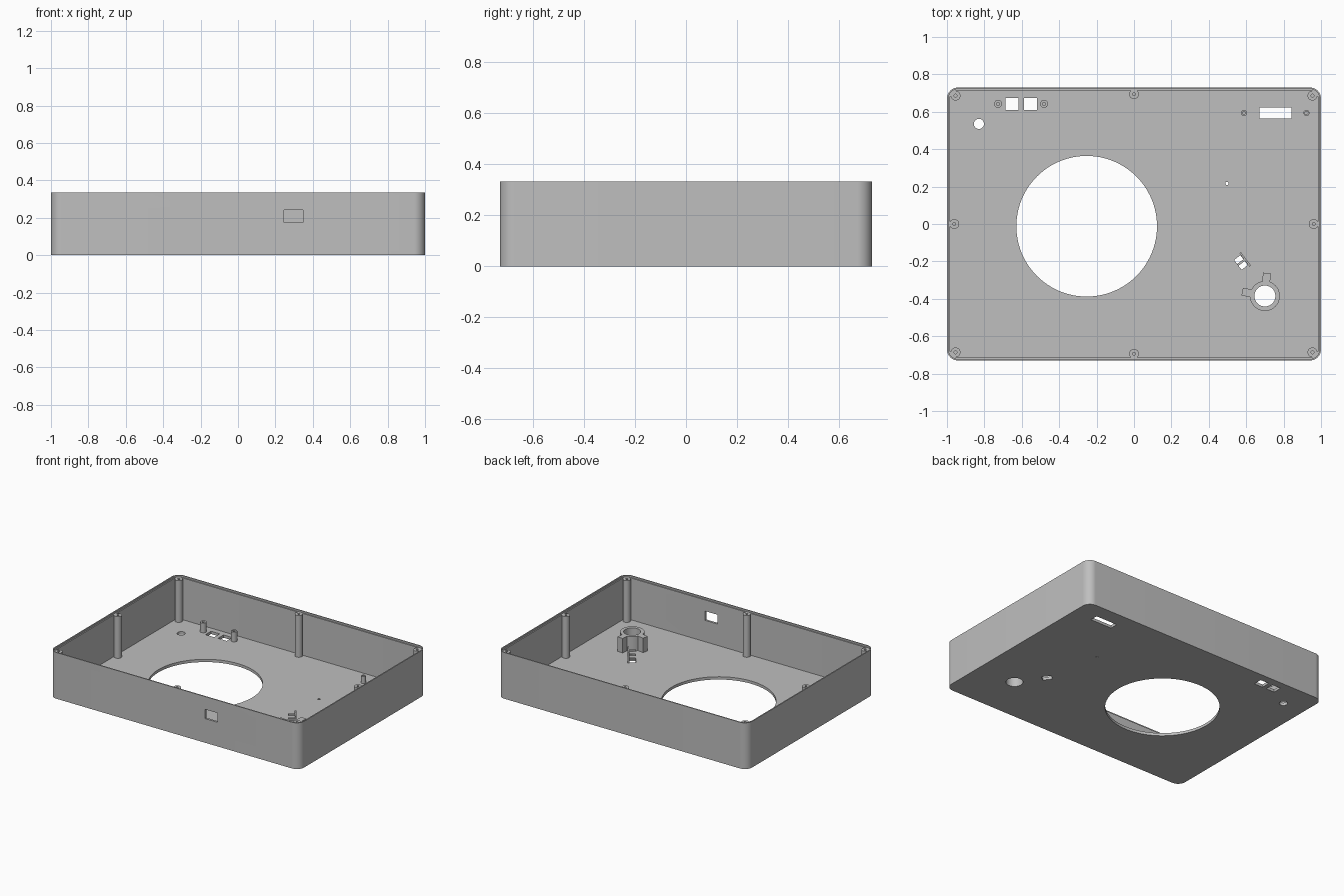
import bpy, bmesh
from math import sin, cos, pi, radians
from mathutils import Matrix

cube = bpy.data.objects.get("Cube")
if cube:
    bpy.data.objects.remove(cube, do_unlink=True)

HX, HY, H = 1.0, 0.73, 0.334
CORNER, WALL, FLOOR, LIP = 0.06, 0.016, 0.02, 0.012

grey = bpy.data.materials.new("light grey plastic")
grey.use_nodes = True
grey.diffuse_color = (0.52, 0.52, 0.52, 1)
grey.node_tree.nodes["Principled BSDF"].inputs["Base Color"].default_value = (0.52, 0.52, 0.52, 1)


def finish(name, bm):
    bmesh.ops.remove_doubles(bm, verts=bm.verts, dist=1e-5)
    bmesh.ops.recalc_face_normals(bm, faces=bm.faces)
    mesh = bpy.data.meshes.new(name)
    bm.to_mesh(mesh)
    bm.free()
    mesh.materials.append(grey)
    obj = bpy.data.objects.new(name, mesh)
    bpy.context.collection.objects.link(obj)
    return obj


def activate(obj):
    bpy.ops.object.select_all(action='DESELECT')
    obj.select_set(True)
    bpy.context.view_layer.objects.active = obj


def smooth(obj):
    activate(obj)
    bpy.ops.object.shade_smooth_by_angle(angle=radians(30))


def box(name, centre, size, angle=0, offset=(0, 0, 0)):
    """Box at an offset from a centre, turned about the centre's vertical axis."""
    bm = bmesh.new()
    m = (Matrix.Translation(centre) @ Matrix.Rotation(angle, 4, 'Z')
         @ Matrix.Translation(offset) @ Matrix.Diagonal((*size, 1)))
    bmesh.ops.create_cube(bm, size=1, matrix=m)
    return finish(name, bm)


def lathe(name, x, y, profile, closed=False, steps=40):
    """Turn an (r, z) profile about a vertical axis."""
    bm = bmesh.new()
    verts = [bm.verts.new((r, 0, z)) for r, z in profile]
    pairs = list(zip(verts, verts[1:])) + ([(verts[-1], verts[0])] if closed else [])
    edges = [bm.edges.new(p) for p in pairs]
    bmesh.ops.spin(bm, geom=verts + edges, cent=(0, 0, 0), axis=(0, 0, 1),
                   angle=2 * pi, steps=steps)
    bmesh.ops.translate(bm, verts=bm.verts, vec=(x, y, 0))
    return finish(name, bm)


def boss(name, x, y, r, hole, top, depth):
    smooth(lathe(name, x, y, [(0, top - depth), (hole, top - depth), (hole, top),
                              (r, top), (r, FLOOR / 2), (0, FLOOR / 2)]))


def round_cutter(x, y, r, steps=40):
    return lathe("cutter", x, y, [(0, -0.1), (r, -0.1), (r, 0.06), (0, 0.06)], steps=steps)


# Open tray: rounded outlines stacked from the base, over the rim, to the floor
def outline(bm, inset, z, n=12):
    r, loop = CORNER - inset, []
    for q, (sx, sy) in enumerate([(1, 1), (-1, 1), (-1, -1), (1, -1)]):
        for i in range(n + 1):
            a = (q + i / n) * pi / 2
            loop.append(bm.verts.new((sx * (HX - CORNER) + r * cos(a),
                                      sy * (HY - CORNER) + r * sin(a), z)))
    return loop


bm = bmesh.new()
loops = [outline(bm, i, z) for i, z in
         [(0, 0), (0, H), (WALL / 2, H), (WALL / 2, H - LIP), (WALL, H - LIP), (WALL, FLOOR)]]
for a, b in zip(loops, loops[1:]):
    for i in range(len(a)):
        j = (i + 1) % len(a)
        bm.faces.new((a[i], a[j], b[j], b[i]))
bm.faces.new(loops[0])
bm.faces.new(loops[-1])
tray = finish("tray", bm)

# Openings in the floor and front wall
CLIP, CLIP_TURN = (0.572, -0.206, 0), radians(-53)
KNOB = (0.70, -0.385)
cutters = [
    round_cutter(-0.253, -0.012, 0.376, 96),
    round_cutter(-0.829, 0.535, 0.027),
    round_cutter(0.497, 0.217, 0.009, 16),
    round_cutter(*KNOB, 0.056),
    box("cutter", (-0.653, 0.642, 0), (0.069, 0.064, 0.2)),
    box("cutter", (-0.553, 0.642, 0), (0.069, 0.064, 0.2)),
    box("cutter", (0.757, 0.594, 0), (0.171, 0.058, 0.2)),
    box("cutter", CLIP, (0.066, 0.042, 0.2), CLIP_TURN),
    box("cutter", (0.297, -HY, 0.208), (0.1, 0.1, 0.067)),
]
for cutter in cutters:
    activate(tray)
    mod = tray.modifiers.new("opening", 'BOOLEAN')
    mod.operation, mod.solver, mod.object = 'DIFFERENCE', 'EXACT', cutter
    bpy.ops.object.modifier_apply(modifier=mod.name)
    bpy.data.objects.remove(cutter, do_unlink=True)
smooth(tray)

# Tall lid screw bosses around the wall
for sx in (-1, 1):
    boss("side_boss", sx * 0.961, 0, 0.026, 0.008, H - LIP, 0.1)
    for sy in (-1, 1):
        boss("corner_boss", sx * 0.954, sy * 0.686, 0.026, 0.008, H - LIP, 0.1)
for sy in (-1, 1):
    boss("middle_boss", 0, sy * 0.694, 0.026, 0.008, H - LIP, 0.1)

# Short mounting posts beside the rear sockets
for x in (-0.727, -0.481):
    boss("socket_post", x, 0.642, 0.021, 0.009, 0.09, 0.05)
for x in (0.588, 0.922):
    boss("slot_post", x, 0.594, 0.016, 0.008, 0.07, 0.04)

# Round collar with two side blocks
smooth(lathe("collar", *KNOB, [(0.056, 0.005), (0.08, 0.005), (0.08, 0.125), (0.056, 0.125)],
             closed=True))
for degrees in (85, 169):
    box("collar_block", (*KNOB, 0.067), (0.047, 0.042, 0.116), radians(degrees), (0.1, 0, 0))

# Small clip: upright plate with prongs reaching over its opening
box("clip_plate", CLIP, (0.09, 0.01, 0.082), CLIP_TURN, (0, 0.028, 0.056))
for z in (0.03, 0.06, 0.09):
    box("clip_prong", CLIP, (0.012, 0.046, 0.012), CLIP_TURN, (0, 0.002, z))
